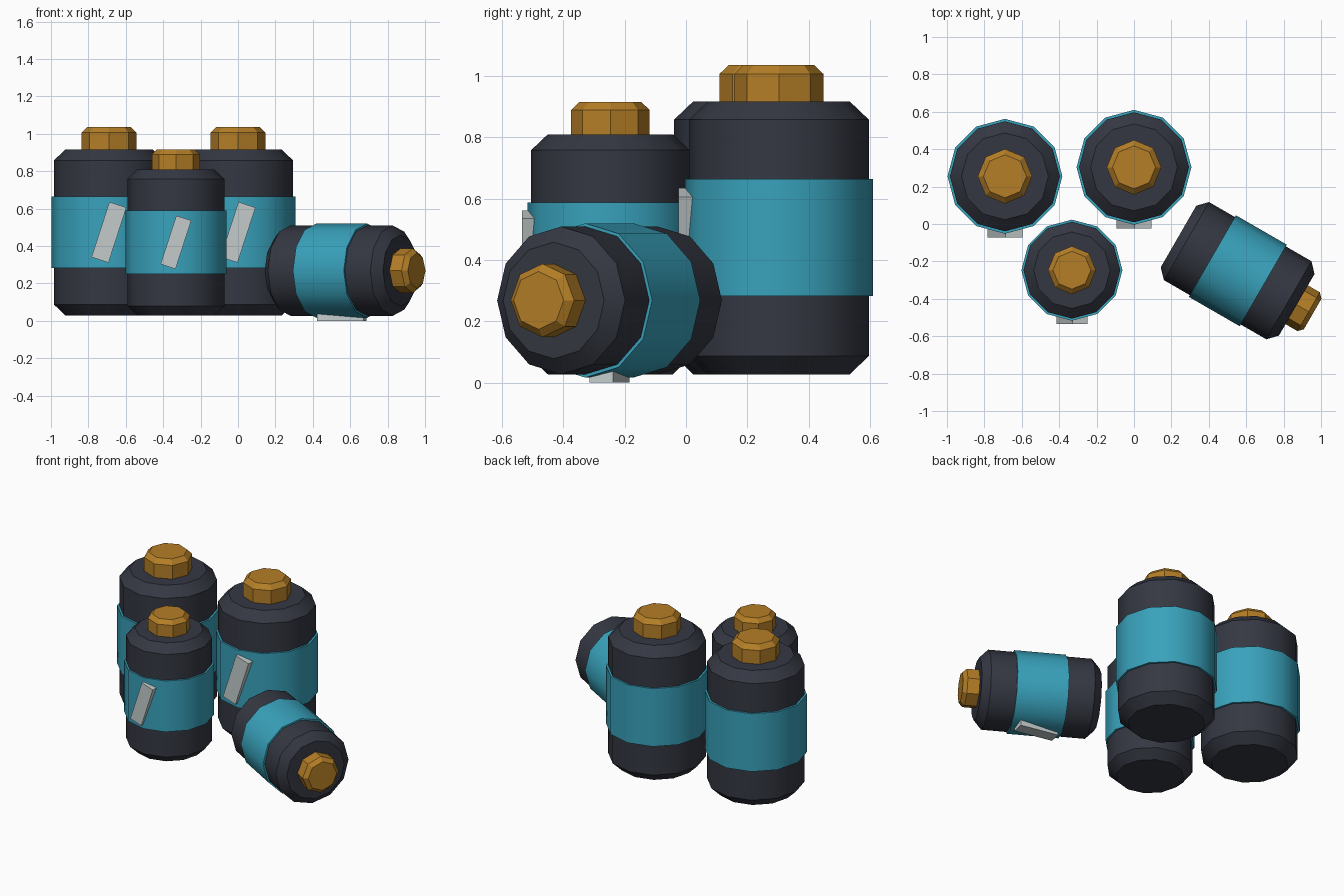
import bpy, bmesh
from math import radians, sin, cos, pi
from mathutils import Matrix

if "Cube" in bpy.data.objects:
    bpy.data.objects.remove(bpy.data.objects["Cube"])


def material(name, rgb):
    m = bpy.data.materials.new(name)
    m.diffuse_color = (*rgb, 1)
    m.use_nodes = True
    m.node_tree.nodes["Principled BSDF"].inputs["Base Color"].default_value = m.diffuse_color
    return m


DARK = material("dark_casing", (0.035, 0.039, 0.055))
TEAL = material("teal_band", (0.04, 0.36, 0.50))
BRASS = material("brass_terminal", (0.46, 0.21, 0.02))
PALE = material("pale_label", (0.55, 0.60, 0.60))


def finish(bm, name, mat, place, smooth=False):
    bmesh.ops.recalc_face_normals(bm, faces=bm.faces)
    me = bpy.data.meshes.new(name)
    bm.to_mesh(me)
    bm.free()
    ob = bpy.data.objects.new(name, me)
    bpy.context.collection.objects.link(ob)
    me.materials.append(mat)
    ob.matrix_world = place
    if smooth:
        bpy.ops.object.select_all(action='DESELECT')
        ob.select_set(True)
        bpy.context.view_layer.objects.active = ob
        bpy.ops.object.shade_smooth_by_angle(angle=radians(35))


def lathe(name, profile, sides, mat, place, smooth=False):
    """Closed solid from (radius, z) rings with capped ends."""
    bm = bmesh.new()
    rings = [[bm.verts.new((r * cos(2 * pi * i / sides), r * sin(2 * pi * i / sides), z))
              for i in range(sides)] for r, z in profile]
    for a, b in zip(rings, rings[1:]):
        for i in range(sides):
            j = (i + 1) % sides
            bm.faces.new((a[i], a[j], b[j], b[i]))
    bm.faces.new(rings[0][::-1])
    bm.faces.new(rings[-1])
    finish(bm, name, mat, place, smooth)


def battery(tag, location, scale, rotation=Matrix()):
    place = Matrix.Translation(location) @ rotation @ Matrix.Scale(scale, 4)
    # chamfered casing
    lathe("casing_" + tag, [(0.232, 0), (0.294, 0.06), (0.294, 0.831), (0.232, 0.89)],
          12, DARK, place, True)
    # coloured sleeve
    lathe("band_" + tag, [(0.307, 0.255), (0.307, 0.638)], 12, TEAL, place, True)
    # octagonal terminal
    lathe("terminal_" + tag, [(0.146, 0.87), (0.146, 0.98), (0.115, 1.01)],
          8, BRASS, place)
    # slanted label plate on the front
    bm = bmesh.new()
    bmesh.ops.create_cube(bm, size=1, matrix=Matrix.Translation((0, -0.302, 0.446))
                          @ Matrix.Rotation(radians(18), 4, 'Y')
                          @ Matrix.Diagonal((0.096, 0.05, 0.31, 1)))
    finish(bm, "label_" + tag, PALE, place)


# three standing batteries
battery("left", (-0.69, 0.255, 0.027), 1)
battery("back", (0, 0.303, 0.027), 1)
battery("front", (-0.332, -0.247, 0.027), 0.88)
# one lying on its label
lying = Matrix.Rotation(radians(60), 4, 'Z') @ Matrix.Rotation(radians(90), 4, 'X')
battery("lying", (0.238, -0.067, 0.268), 0.82, lying)
